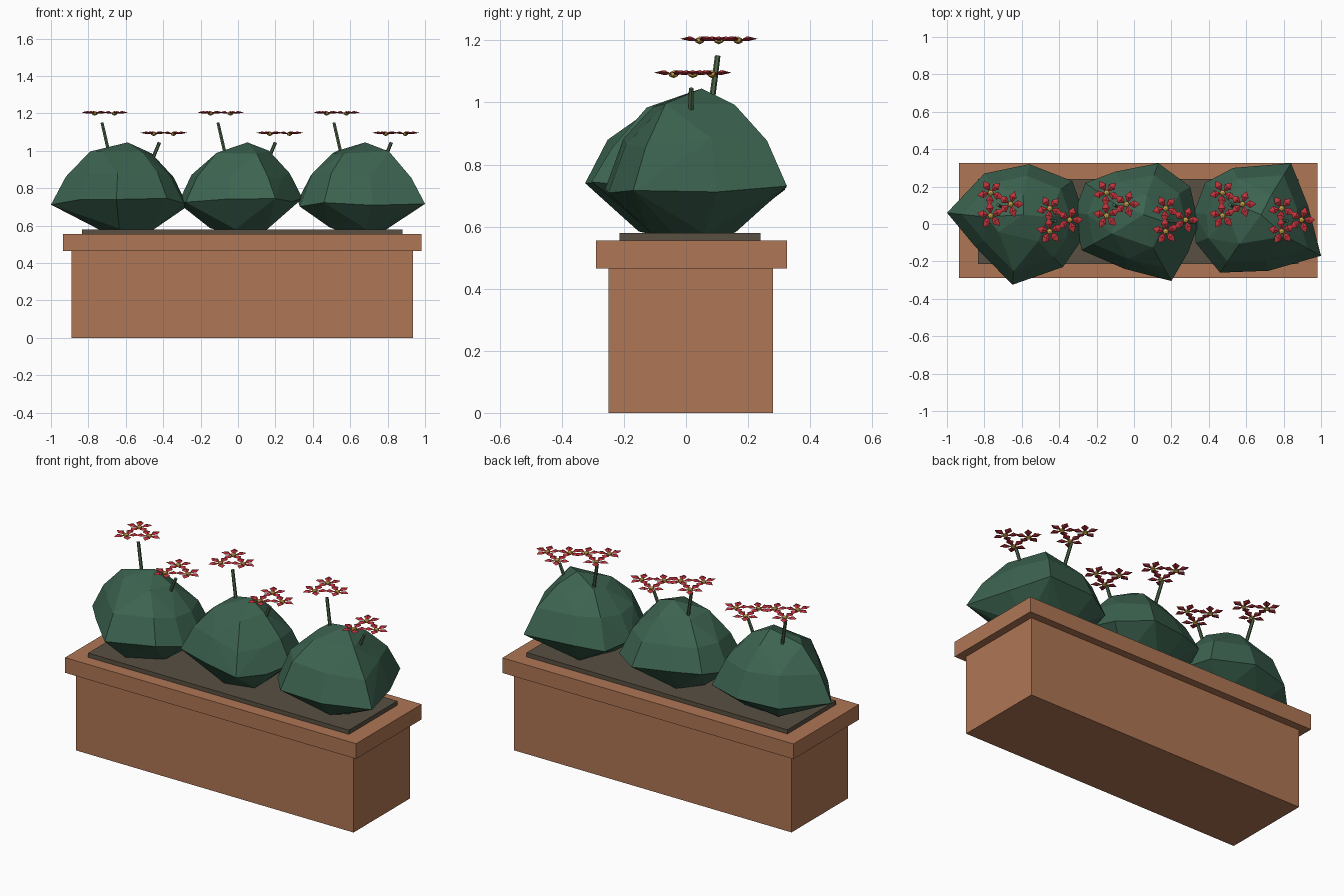
import bpy, bmesh, math, random
from mathutils import Vector, Matrix

random.seed(4)
cube = bpy.data.objects.get("Cube")
if cube:
    bpy.data.objects.remove(cube, do_unlink=True)


def material(name, r, g, b):
    m = bpy.data.materials.new(name)
    m.use_nodes = True
    m.diffuse_color = (r, g, b, 1)
    m.node_tree.nodes["Principled BSDF"].inputs["Base Color"].default_value = (r, g, b, 1)
    return m


terracotta = material("terracotta", 0.43, 0.18, 0.09)
earth = material("dark_soil", 0.10, 0.08, 0.055)
leaf = material("leaf_green", 0.045, 0.125, 0.08)
stalk = material("stem_green", 0.07, 0.13, 0.065)
red = material("petal_red", 0.55, 0.035, 0.045)
gold = material("centre_gold", 0.55, 0.35, 0.06)


def add_object(name, bm, mat):
    bmesh.ops.recalc_face_normals(bm, faces=bm.faces[:])
    mesh = bpy.data.meshes.new(name)
    bm.to_mesh(mesh)
    bm.free()
    mesh.materials.append(mat)
    ob = bpy.data.objects.new(name, mesh)
    bpy.context.scene.collection.objects.link(ob)
    return ob


def box(name, lo, hi, mat):
    lo, hi = Vector(lo), Vector(hi)
    bm = bmesh.new()
    place = Matrix.Translation((lo + hi) / 2) @ Matrix.Diagonal((hi - lo).to_4d())
    place[3][3] = 1
    bmesh.ops.create_cube(bm, size=1, matrix=place)
    return add_object(name, bm, mat)


# Planter and soil
box("planter_body", (-0.89, -0.25, 0), (0.935, 0.28, 0.465), terracotta)
box("planter_rim", (-0.935, -0.29, 0.465), (0.98, 0.325, 0.555), terracotta)
box("soil", (-0.835, -0.215, 0.555), (0.88, 0.24, 0.58), earth)


def bush(name, cx, outline):
    """Faceted hull from one waist outline, shrunk towards the top and base."""
    cy = 0.02
    bm = bmesh.new()

    def ring(points, scale, z, wobble):
        for x, y in points:
            bm.verts.new((cx + (x - cx) * scale, cy + (y - cy) * scale,
                          z + random.uniform(-wobble, wobble)))

    ring(outline, 1, 0.725, 0.025)
    ring(outline, 0.79, 0.87, 0.015)
    ring(outline[::2], 0.45, 0.99, 0.01)
    ring(outline[1::2], 0.5, 0.583, 0.008)
    ring(outline[::2], 0.2, 0.555, 0)
    bm.verts.new((cx + 0.03, 0.05, 1.045))
    hull = bmesh.ops.convex_hull(bm, input=bm.verts[:])
    loose = [v for v in bm.verts if not v.link_faces]
    bmesh.ops.delete(bm, geom=loose, context='VERTS')
    bmesh.ops.dissolve_limit(bm, angle_limit=math.radians(5),
                             verts=bm.verts[:], edges=bm.edges[:])
    return add_object(name, bm, leaf)


# Three bushes, each with its own outline
bush("bush_right", -0.62, [(-1, 0.06), (-0.8, 0.27), (-0.56, 0.32), (-0.33, 0.23),
                           (-0.27, 0.06), (-0.29, -0.1), (-0.38, -0.23),
                           (-0.65, -0.325), (-0.85, -0.12)])
bush("bush_middle", 0.02, [(-0.26, 0.22), (-0.1, 0.28), (0.13, 0.325), (0.3, 0.2),
                           (0.345, 0), (0.29, -0.15), (0.2, -0.305),
                           (-0.05, -0.24), (-0.28, -0.14), (-0.32, 0.06)])
bush("bush_left", 0.65, [(0.38, 0.22), (0.53, 0.3), (0.84, 0.325), (0.93, 0.1),
                         (1, -0.17), (0.72, -0.25), (0.46, -0.26),
                         (0.33, -0.1), (0.32, 0.06)])


def stem(name, start, end):
    start, end = Vector(start), Vector(end)
    axis = end - start
    bm = bmesh.new()
    place = (Matrix.Translation((start + end) / 2)
             @ axis.to_track_quat('Z', 'Y').to_matrix().to_4x4())
    bmesh.ops.create_cone(bm, cap_ends=True, segments=6, radius1=0.01,
                          radius2=0.009, depth=axis.length, matrix=place)
    return add_object(name, bm, stalk)


def petal(bm, place):
    """Pointed diamond with a raised ridge."""
    root, tip = Vector((0.008, 0, -0.004)), Vector((0.073, 0, 0.002))
    rim = [root, Vector((0.042, -0.021, 0.003)), tip, Vector((0.042, 0.021, 0.003))]
    rim = [bm.verts.new(place @ p) for p in rim]
    top = bm.verts.new(place @ Vector((0.038, 0, 0.01)))
    low = bm.verts.new(place @ Vector((0.038, 0, -0.005)))
    for a, b in zip(rim, rim[1:] + rim[:1]):
        bm.faces.new((a, b, top))
        bm.faces.new((b, a, low))


def flower_cluster(name, x, y, z):
    petals, hearts = bmesh.new(), bmesh.new()
    for k in range(3):
        turn = Matrix.Rotation(k * math.tau / 3, 4, 'Z')
        place = Matrix.Translation((x, y, z)) @ turn @ Matrix.Translation((0.071, 0, 0))
        for i in range(5):
            petal(petals, place @ Matrix.Rotation(i * math.tau / 5, 4, 'Z'))
        bmesh.ops.create_icosphere(hearts, subdivisions=1, radius=0.017,
                                   matrix=place @ Matrix.Translation((0, 0, -0.003))
                                   @ Matrix.Diagonal((1, 1, 0.75, 1)))
    add_object(name + "_petals", petals, red)
    add_object(name + "_centres", hearts, gold)


# Two stems and flower clusters on every bush
for side, dx in (("right", -0.62), ("middle", 0), ("left", 0.62)):
    stem("tall_stem_" + side, (dx - 0.05, 0.07, 0.9), (dx - 0.107, 0.102, 1.15))
    stem("short_stem_" + side, (dx + 0.14, 0.015, 0.9), (dx + 0.2, 0.017, 1.045))
    flower_cluster("tall_flowers_" + side, dx - 0.111, 0.106, 1.203)
    flower_cluster("short_flowers_" + side, dx + 0.205, 0.022, 1.094)
